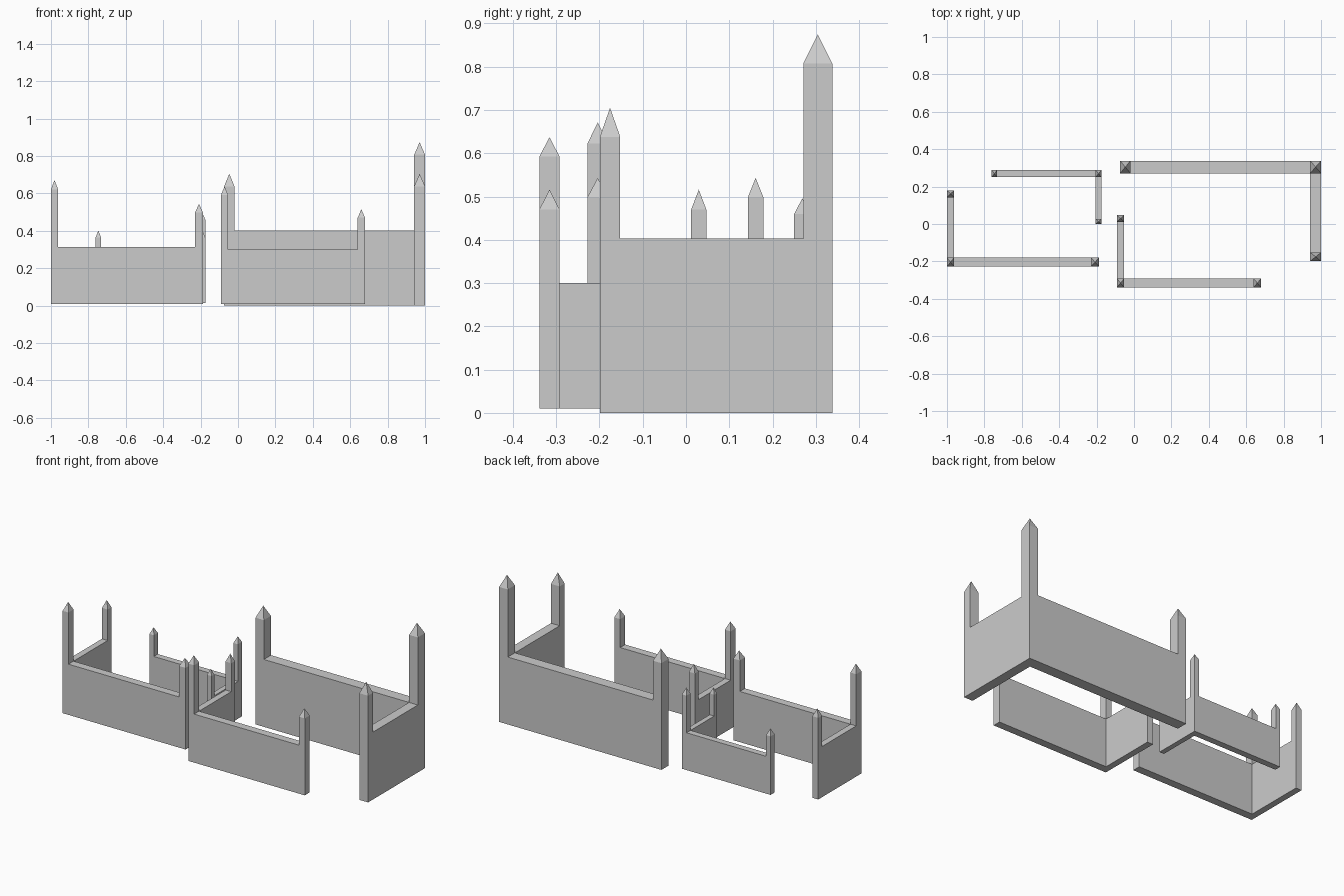
import bpy, bmesh

if "Cube" in bpy.data.objects:
    bpy.data.objects.remove(bpy.data.objects["Cube"])


def corner_wall(name, xs, ys, base, wall, corner, end):
    """L-shaped wall with three spired posts.
    xs / ys: outer corner, inner corner, end post inner, end post outer.
    corner / end: (shoulder height, tip height) of the posts."""
    bm = bmesh.new()
    # footprint: corner, wall and end post cells along each arm
    cells = [(0, 0), (1, 0), (2, 0), (0, 1), (0, 2)]
    for i, j in cells:
        bm.faces.new([bm.verts.new((xs[i + a], ys[j + b], base))
                      for a, b in ((0, 0), (1, 0), (1, 1), (0, 1))])
    bmesh.ops.remove_doubles(bm, verts=bm.verts[:], dist=1e-5)

    # raise the low wall
    ret = bmesh.ops.extrude_face_region(bm, geom=bm.faces[:])
    for v in ret["geom"]:
        if isinstance(v, bmesh.types.BMVert):
            v.co.z = wall
    tops = [f for f in ret["geom"] if isinstance(f, bmesh.types.BMFace)]

    # raise the posts and their pyramid tips
    for i, j, (shoulder, tip) in ((0, 0, corner), (2, 0, end), (0, 2, end)):
        cx, cy = (xs[i] + xs[i + 1]) / 2, (ys[j] + ys[j + 1]) / 2
        face = min(tops, key=lambda f: (f.calc_center_median().xy[0] - cx) ** 2
                   + (f.calc_center_median().xy[1] - cy) ** 2)
        tops.remove(face)
        face = bmesh.ops.extrude_discrete_faces(bm, faces=[face])["faces"][0]
        for v in face.verts:
            v.co.z = shoulder
        apex = bmesh.ops.poke(bm, faces=[face])["verts"][0]
        apex.co = (cx, cy, tip)

    bmesh.ops.recalc_face_normals(bm, faces=bm.faces[:])
    mesh = bpy.data.meshes.new(name)
    bm.to_mesh(mesh)
    bm.free()
    bpy.context.collection.objects.link(bpy.data.objects.new(name, mesh))


# large wall, back right
corner_wall("back_right_wall", (1.0, 0.942, -0.019, -0.074), (0.338, 0.271, -0.152, -0.199),
            0.0, 0.403, (0.807, 0.874), (0.638, 0.705))
# medium wall, front right
corner_wall("front_right_wall", (-0.091, -0.053, 0.640, 0.679), (-0.339, -0.292, 0.012, 0.047),
            0.01, 0.30, (0.592, 0.637), (0.470, 0.516))
# medium wall, front left
corner_wall("front_left_wall", (-1.0, -0.962, -0.230, -0.187), (-0.228, -0.180, 0.143, 0.179),
            0.01, 0.313, (0.622, 0.671), (0.498, 0.543))
# small wall, back left
corner_wall("back_left_wall", (-0.175, -0.205, -0.732, -0.761), (0.288, 0.250, 0.026, 0.0),
            0.015, 0.238, (0.460, 0.496), (0.365, 0.401))
